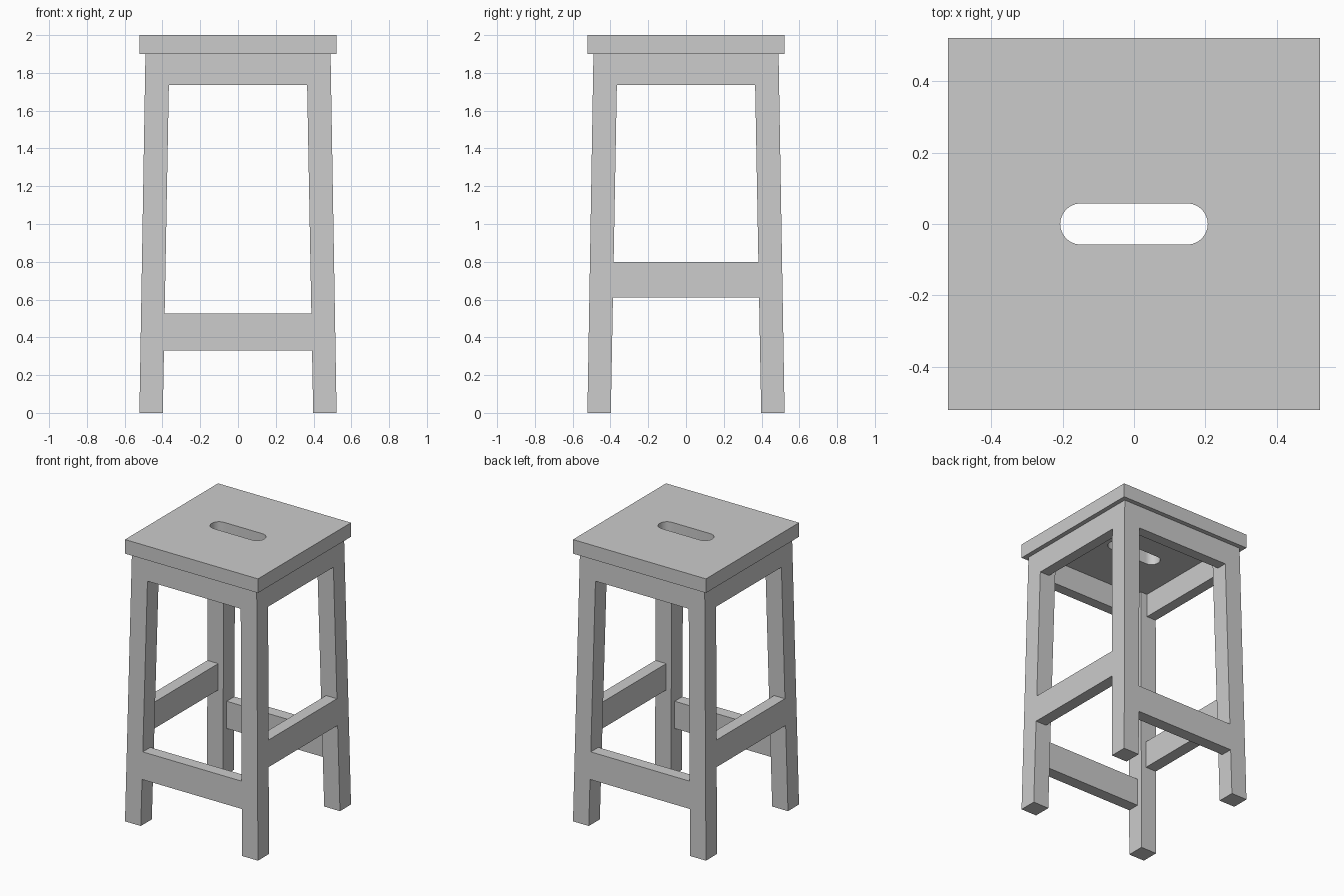
import bpy, math

if "Cube" in bpy.data.objects:
    bpy.data.objects.remove(bpy.data.objects["Cube"])

H = 1.90                      # underside of the seat
OUT0, OUT1 = 0.522, 0.490     # outer leg face at floor / top
IN0, IN1 = 0.398, 0.363       # inner leg face at floor / top


def outer(z):
    return OUT0 + (OUT1 - OUT0) * z / H


def inner(z):
    return IN0 + (IN1 - IN0) * z / H


def prism(name, bottom, top):
    """Six-sided block between two counter-clockwise quads."""
    faces = [(3, 2, 1, 0), (4, 5, 6, 7)]
    faces += [(i, (i + 1) % 4, (i + 1) % 4 + 4, i + 4) for i in range(4)]
    me = bpy.data.meshes.new(name)
    me.from_pydata(bottom + top, [], faces)
    ob = bpy.data.objects.new(name, me)
    bpy.context.collection.objects.link(ob)
    return ob


def rect(x0, x1, y0, y1, z):
    return [(x0, y0, z), (x1, y0, z), (x1, y1, z), (x0, y1, z)]


def leg(name, angle):
    ob = prism(name, rect(IN0, OUT0, IN0, OUT0, 0), rect(IN1, OUT1, IN1, OUT1, H))
    ob.rotation_euler.z = math.radians(angle)


def rail(name, z0, z1, thick, angle):
    """Rail between two legs, flush with their outer faces."""
    quads = [rect(-inner(z), inner(z), -outer(z), -outer(z) + thick, z) for z in (z0, z1)]
    ob = prism(name, *quads)
    ob.rotation_euler.z = math.radians(angle)


# Splayed legs
for name, a in (("back_right", 0), ("back_left", 90), ("front_left", 180), ("front_right", 270)):
    leg(name + "_leg", a)

# Aprons under the seat, low front/back stretchers, higher side stretchers
for name, a in (("front", 0), ("right", 90), ("back", 180), ("left", 270)):
    rail(name + "_apron", 1.735, H, 0.075, a)
    z0, z1 = (0.33, 0.525) if a % 180 == 0 else (0.61, 0.80)
    rail(name + "_stretcher", z0, z1, 0.085, a)

# Seat board with a rounded hand slot
S, R, C = 0.522, 0.058, 0.149
slot = []
for cx, start in ((C, -90), (-C, 90)):
    for i in range(13):
        t = math.radians(start + i * 15)
        slot.append((cx + R * math.cos(t), R * math.sin(t)))
cu = bpy.data.curves.new("seat", 'CURVE')
cu.dimensions = '2D'
cu.fill_mode = 'BOTH'
cu.extrude = (2.0 - H) / 2
for pts in ([(-S, -S), (S, -S), (S, S), (-S, S)], slot):
    sp = cu.splines.new('POLY')
    sp.points.add(len(pts) - 1)
    for p, (x, y) in zip(sp.points, pts):
        p.co = (x, y, 0, 1)
    sp.use_cyclic_u = True
seat = bpy.data.objects.new("seat", cu)
seat.location.z = (2.0 + H) / 2
bpy.context.collection.objects.link(seat)
bpy.context.view_layer.objects.active = seat
seat.select_set(True)
bpy.ops.object.convert(target='MESH')
bpy.ops.object.shade_smooth_by_angle(angle=math.radians(30))
